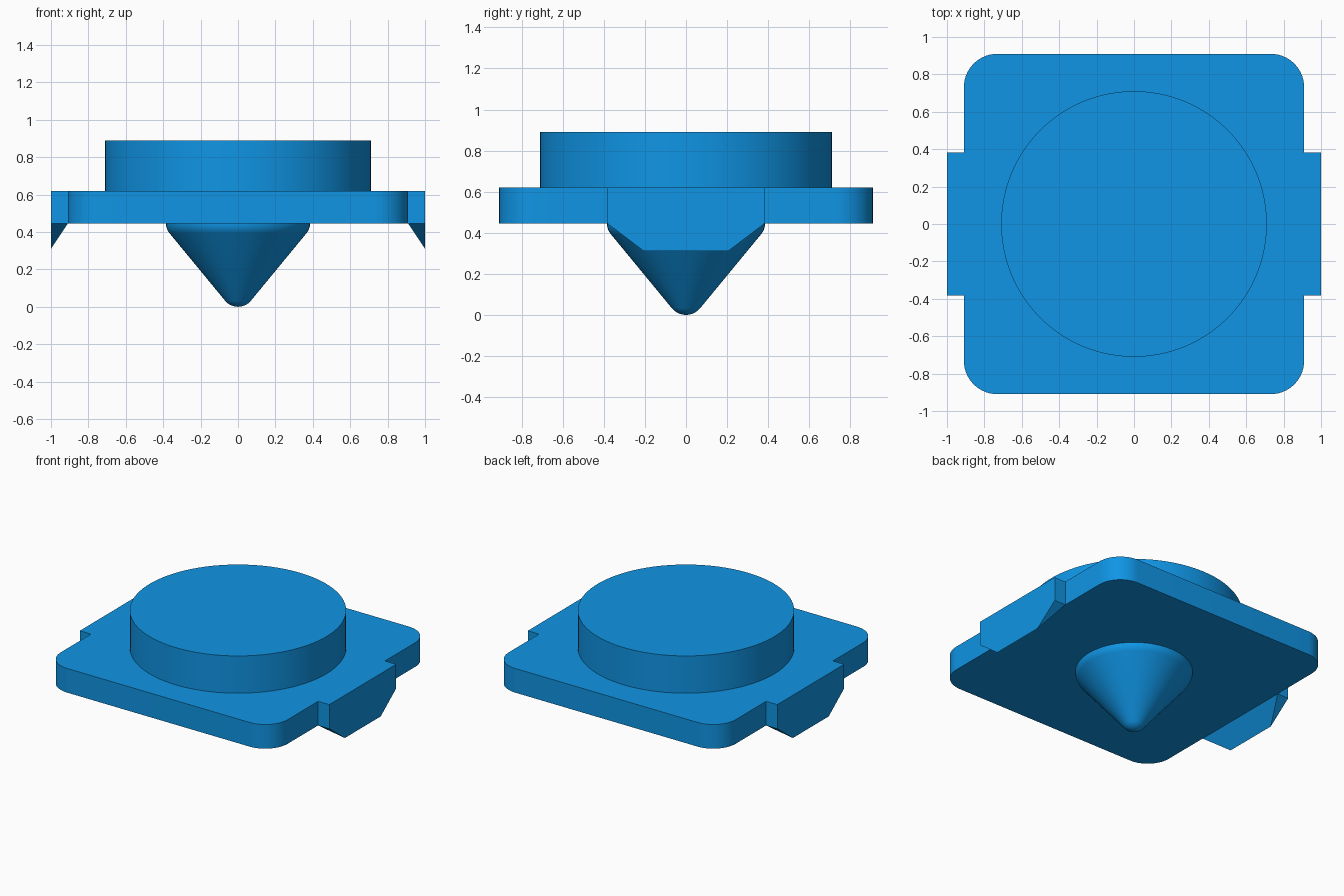
import bpy, bmesh
from math import sin, cos, pi, radians
from mathutils import Matrix

if "Cube" in bpy.data.objects:
    bpy.data.objects.remove(bpy.data.objects["Cube"])

blue = bpy.data.materials.new("blue")
blue.diffuse_color = (0.005, 0.3, 0.78, 1)
blue.use_nodes = True
blue.node_tree.nodes["Principled BSDF"].inputs["Base Color"].default_value = blue.diffuse_color


def finish(name, bm, smooth=False):
    bmesh.ops.recalc_face_normals(bm, faces=bm.faces)
    mesh = bpy.data.meshes.new(name)
    bm.to_mesh(mesh)
    bm.free()
    mesh.materials.append(blue)
    ob = bpy.data.objects.new(name, mesh)
    bpy.context.collection.objects.link(ob)
    if smooth:
        bpy.ops.object.select_all(action='DESELECT')
        ob.select_set(True)
        bpy.context.view_layer.objects.active = ob
        bpy.ops.object.shade_smooth_by_angle(angle=radians(30))
    return ob


def lathe(name, profile, steps=96):
    bm = bmesh.new()
    verts = [bm.verts.new((r, 0, z)) for r, z in profile]
    edges = [bm.edges.new(p) for p in zip(verts, verts[1:])]
    bmesh.ops.spin(bm, geom=verts + edges, cent=(0, 0, 0), axis=(0, 0, 1),
                   angle=2 * pi, steps=steps, use_duplicate=False)
    bmesh.ops.remove_doubles(bm, verts=bm.verts, dist=1e-5)
    return finish(name, bm, True)


Z0, Z1, Z2 = 0.445, 0.62, 0.89   # plate bottom, plate top, disc top

# Square plate with rounded vertical corners
bm = bmesh.new()
bmesh.ops.create_cube(bm, size=1, matrix=Matrix.Translation((0, 0, (Z0 + Z1) / 2))
                      @ Matrix.Diagonal((1.82, 1.82, Z1 - Z0, 1)))
corners = [e for e in bm.edges if abs(e.verts[0].co.z - e.verts[1].co.z) > 0.1]
bmesh.ops.bevel(bm, geom=corners, offset=0.18, segments=14, profile=0.5, affect='EDGES')
finish("plate", bm, True)

# Raised round disc
bm = bmesh.new()
bmesh.ops.create_cone(bm, cap_ends=True, segments=128, radius1=0.71, radius2=0.71,
                      depth=Z2 - Z1, matrix=Matrix.Translation((0, 0, (Z1 + Z2) / 2)))
finish("disc", bm, True)

# Cone underneath: rounded tip, straight flank, rounded shoulder
slope = radians(50.6)
tip_r, shoulder_r = 0.09, 0.081
tip = [(tip_r * sin(slope * i / 10), tip_r * (1 - cos(slope * i / 10))) for i in range(11)]
shoulder = []
for i in range(9):
    a = slope + (pi / 2 - slope) * i / 8
    shoulder.append((0.385 - shoulder_r * (1 - sin(a)), Z0 - shoulder_r * cos(a)))
lathe("pointed_boss", tip + shoulder + [(0, Z0)])

# Side tabs with tapered hooks below the plate
for side, label in ((1, "right"), (-1, "left")):
    bm = bmesh.new()
    pts = [(x, s * y, z) for s in (1, -1) for x, y, z in
           ((0.91, 0.383, Z1), (1, 0.383, Z1), (1, 0.383, Z0),
            (1, 0.205, 0.31), (0.91, 0.383, Z0))]
    for x, y, z in pts:
        bm.verts.new((side * x, y, z))
    bmesh.ops.convex_hull(bm, input=bm.verts)
    bmesh.ops.dissolve_limit(bm, angle_limit=radians(1), verts=bm.verts, edges=bm.edges)
    finish(label + "_tab", bm)
